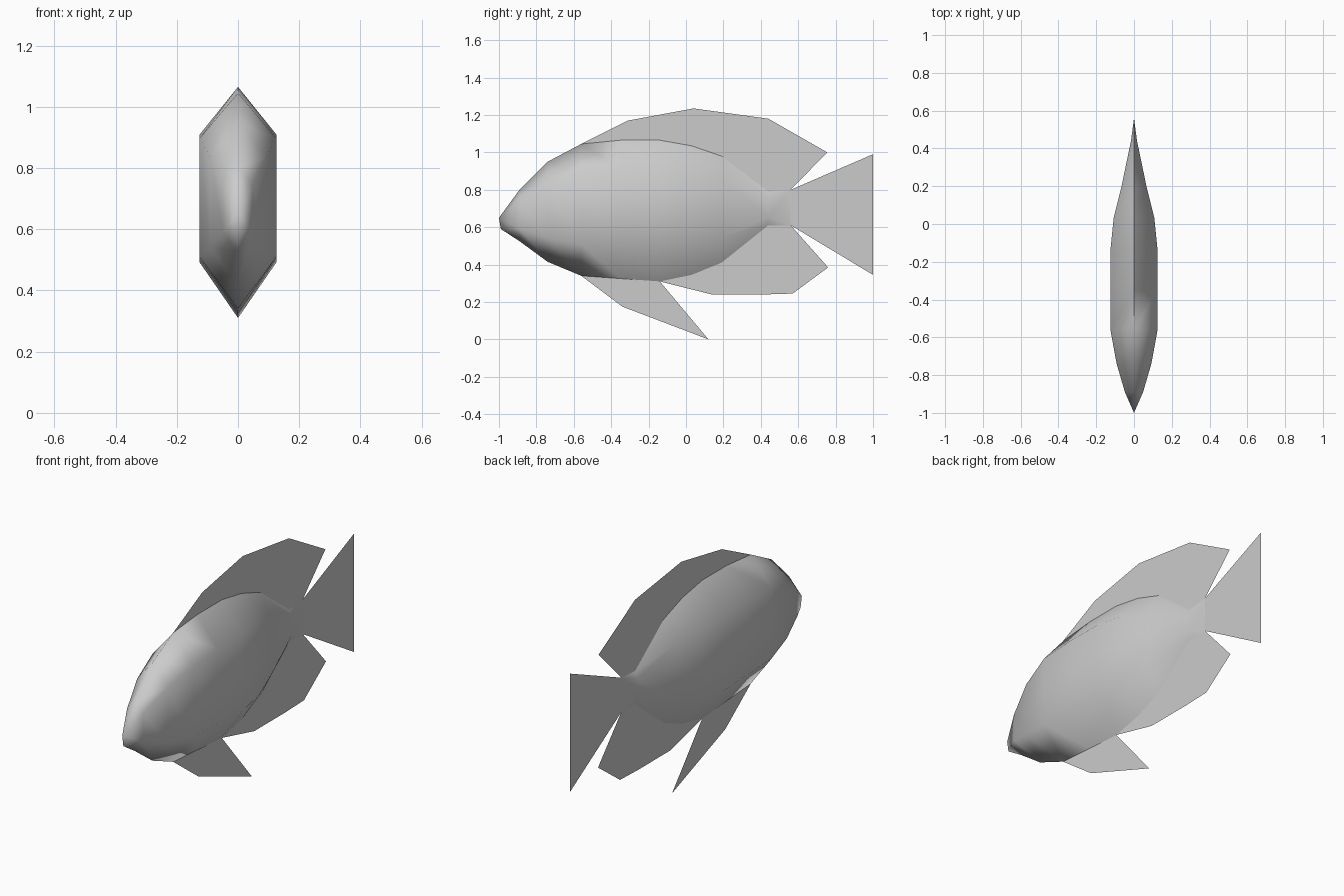
import bpy, bmesh

if "Cube" in bpy.data.objects:
    bpy.data.objects.remove(bpy.data.objects["Cube"])

grey = bpy.data.materials.new("light grey")
grey.diffuse_color = (0.6, 0.6, 0.6, 1)
grey.use_nodes = True
grey.node_tree.nodes["Principled BSDF"].inputs["Base Color"].default_value = grey.diffuse_color


def make_object(name, bm):
    mesh = bpy.data.meshes.new(name)
    bm.to_mesh(mesh)
    bm.free()
    mesh.materials.append(grey)
    obj = bpy.data.objects.new(name, mesh)
    bpy.context.collection.objects.link(obj)
    return obj


# Body stations: y, top z, bottom z, half width
stations = [
    (-0.89, 0.80, 0.525, 0.048), (-0.74, 0.95, 0.415, 0.092),
    (-0.56, 1.045, 0.34, 0.125), (-0.35, 1.065, 0.325, 0.125),
    (-0.14, 1.065, 0.31, 0.125), (0.03, 1.035, 0.345, 0.108),
    (0.19, 0.98, 0.41, 0.068), (0.44, 0.79, 0.61, 0.016),
]
bm = bmesh.new()
rings = []
for y, top, bottom, w in stations:
    h = top - bottom
    low, high = bottom + 0.24 * h, bottom + 0.79 * h
    rings.append([bm.verts.new(p) for p in (
        (0, y, top), (w, y, high), (w, y, low),
        (0, y, bottom), (-w, y, low), (-w, y, high))])
for a, b in zip(rings, rings[1:]):
    for i in range(6):
        j = (i + 1) % 6
        bm.faces.new((a[i], b[i], b[j], a[j]))

# Nose and tail root close to a vertical edge
for ring, y, top, bottom in ((rings[0], -1.0, 0.65, 0.59), (rings[-1], 0.56, 0.80, 0.61)):
    t, b = bm.verts.new((0, y, top)), bm.verts.new((0, y + (0.01 if y < 0 else 0), bottom))
    for s in (1, -1):
        up, down = (ring[1], ring[2]) if s > 0 else (ring[5], ring[4])
        bm.faces.new((t, ring[0], up))
        bm.faces.new((t, up, down, b))
        bm.faces.new((b, down, ring[3]))
bmesh.ops.recalc_face_normals(bm, faces=bm.faces)

# Smooth skin, sharp along the ridges where the fins attach
for f in bm.faces:
    f.smooth = True
for e in bm.edges:
    if all(abs(v.co.x) < 1e-4 and v.co.y > -0.6 for v in e.verts):
        e.smooth = False
make_object("body", bm)

# Thin fins on the centre plane, outlines as (y, z)
fins = {
    "dorsal_fin": [(-0.56, 1.045), (-0.31, 1.17), (0.04, 1.235), (0.44, 1.18), (0.755, 1.0),
                   (0.56, 0.80), (0.44, 0.79), (0.19, 0.98), (0.03, 1.035),
                   (-0.14, 1.065), (-0.35, 1.065)],
    "tail_fin": [(0.56, 0.80), (1.0, 0.99), (1.0, 0.345), (0.56, 0.61)],
    "anal_fin": [(-0.14, 0.31), (0.03, 0.345), (0.19, 0.41), (0.44, 0.61), (0.56, 0.61),
                 (0.76, 0.385), (0.57, 0.245), (0.41, 0.24), (0.14, 0.24)],
    "pelvic_fin": [(-0.56, 0.34), (-0.35, 0.325), (-0.14, 0.31), (0.12, 0.0), (-0.34, 0.175)],
}
for name, outline in fins.items():
    bm = bmesh.new()
    face = bm.faces.new([bm.verts.new((0, y, z)) for y, z in outline])
    face.normal_update()
    if face.normal.x < 0:
        face.normal_flip()
    bmesh.ops.triangulate(bm, faces=bm.faces)
    make_object(name, bm)
